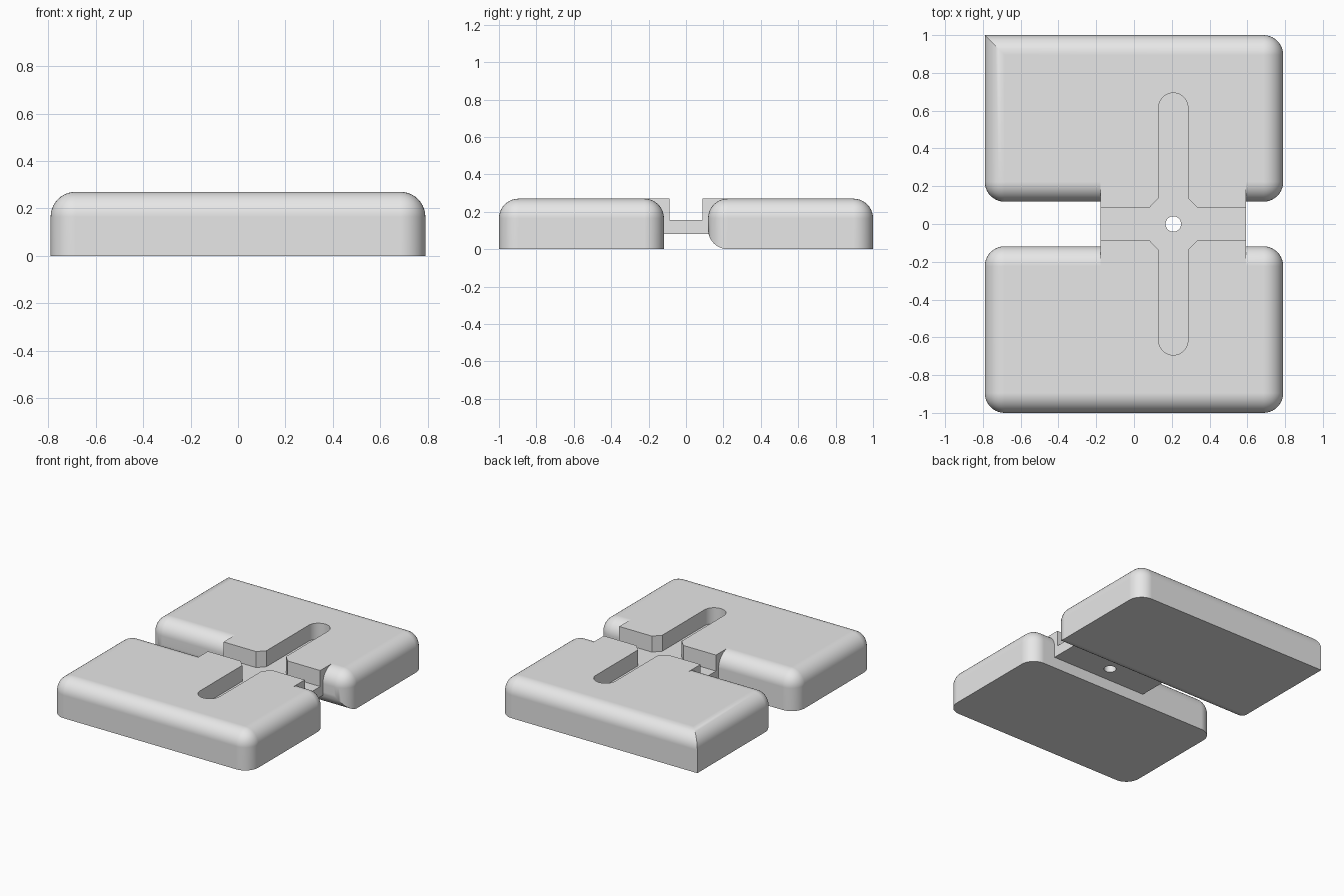
import bpy
import bmesh
from math import cos, sin, pi

default_cube = bpy.data.objects.get("Cube")
if default_cube:
    bpy.data.objects.remove(default_cube, do_unlink=True)

HALF_X, HEIGHT, RADIUS = 0.79, 0.27, 0.105
GAP = 0.118                    # half gap between the two blocks
CENTRE_X = 0.208               # middle of bridge, slot and hole
FLOOR = 0.155                  # floor of channel and slot

grey = bpy.data.materials.new("light grey")
grey.use_nodes = True
grey.diffuse_color = (0.8, 0.8, 0.8, 1)
grey.node_tree.nodes["Principled BSDF"].inputs["Base Color"].default_value = (0.8, 0.8, 0.8, 1)


def add_object(name, bm):
    bmesh.ops.recalc_face_normals(bm, faces=bm.faces)
    mesh = bpy.data.meshes.new(name)
    bm.to_mesh(mesh)
    bm.free()
    mesh.materials.append(grey)
    obj = bpy.data.objects.new(name, mesh)
    bpy.context.collection.objects.link(obj)
    return obj


def box(low, high):
    bm = bmesh.new()
    bmesh.ops.create_cube(bm, size=1)
    for v in bm.verts:
        for i in range(3):
            v.co[i] = low[i] if v.co[i] < 0 else high[i]
    return bm


def prism(name, outline, z0, z1):
    bm = bmesh.new()
    face = bm.faces.new([bm.verts.new((x, y, z0)) for x, y in outline])
    moved = bmesh.ops.extrude_face_region(bm, geom=[face])["geom"]
    top = [g for g in moved if isinstance(g, bmesh.types.BMVert)]
    bmesh.ops.translate(bm, verts=top, vec=(0, 0, z1 - z0))
    return add_object(name, bm)


def rounded_block(name, y0, y1, is_rounded):
    bm = box((-HALF_X, y0, 0), (HALF_X, y1, HEIGHT))
    edges = [e for e in bm.edges if is_rounded((e.verts[0].co + e.verts[1].co) / 2)]
    bmesh.ops.bevel(bm, geom=edges, offset=RADIUS, offset_type='OFFSET',
                    segments=10, profile=0.5, affect='EDGES', clamp_overlap=True)
    return add_object(name, bm)


def front_edges(mid):
    return mid.z > 0.01


def back_edges(mid):
    # One outer vertical corner stays sharp; the inner bottom edge is rounded
    sharp_corner = mid.x < -0.7 and mid.y > 0.9 and mid.z < 0.2
    inner_bottom = mid.z < 0.01 and mid.y < 0.2
    return inner_bottom or (mid.z > 0.01 and not sharp_corner)


def combine(target, other, operation):
    mod = target.modifiers.new(operation, 'BOOLEAN')
    mod.operation = operation
    mod.solver = 'EXACT'
    mod.object = other
    bpy.context.view_layer.objects.active = target
    bpy.ops.object.modifier_apply(modifier=mod.name)
    bpy.data.objects.remove(other, do_unlink=True)


# Two rounded blocks joined by a raised bridge
body = rounded_block("slotted_block_body", -1, -GAP, front_edges)
back_block = rounded_block("back_block", GAP, 1, back_edges)
bridge = add_object("bridge", box((CENTRE_X - 0.385, -0.3, 0.08),
                                  (CENTRE_X + 0.385, 0.3, HEIGHT)))
combine(body, bridge, 'UNION')
combine(body, back_block, 'UNION')

# Cross-shaped channel with chamfered inner corners and round slot ends
HALF_SLOT, SLOT_END = 0.0775, 0.694
quarter = [(0.5, 0.088), (0.125, 0.088), (HALF_SLOT, 0.138)]
arc = [(HALF_SLOT * cos(a * pi / 20), SLOT_END - HALF_SLOT + HALF_SLOT * sin(a * pi / 20))
       for a in range(11)]
quarter += arc
upper = quarter + [(-x, y) for x, y in reversed(quarter[:-1])]
outline = upper + [(x, -y) for x, y in reversed(upper)]
channel = prism("channel_cutter", [(x + CENTRE_X, y) for x, y in outline], FLOOR, 0.5)
combine(body, channel, 'DIFFERENCE')

# Round hole through the bridge
circle = [(CENTRE_X + 0.041 * cos(a * pi / 16), 0.041 * sin(a * pi / 16)) for a in range(32)]
combine(body, prism("hole_cutter", circle, -0.1, 0.4), 'DIFFERENCE')

# Smooth rounded edges while keeping the flats flat
bpy.ops.object.select_all(action='DESELECT')
body.select_set(True)
bpy.context.view_layer.objects.active = body
bpy.ops.object.shade_smooth_by_angle(angle=pi / 6)
weighted = body.modifiers.new("flat faces", 'WEIGHTED_NORMAL')
weighted.keep_sharp = True
